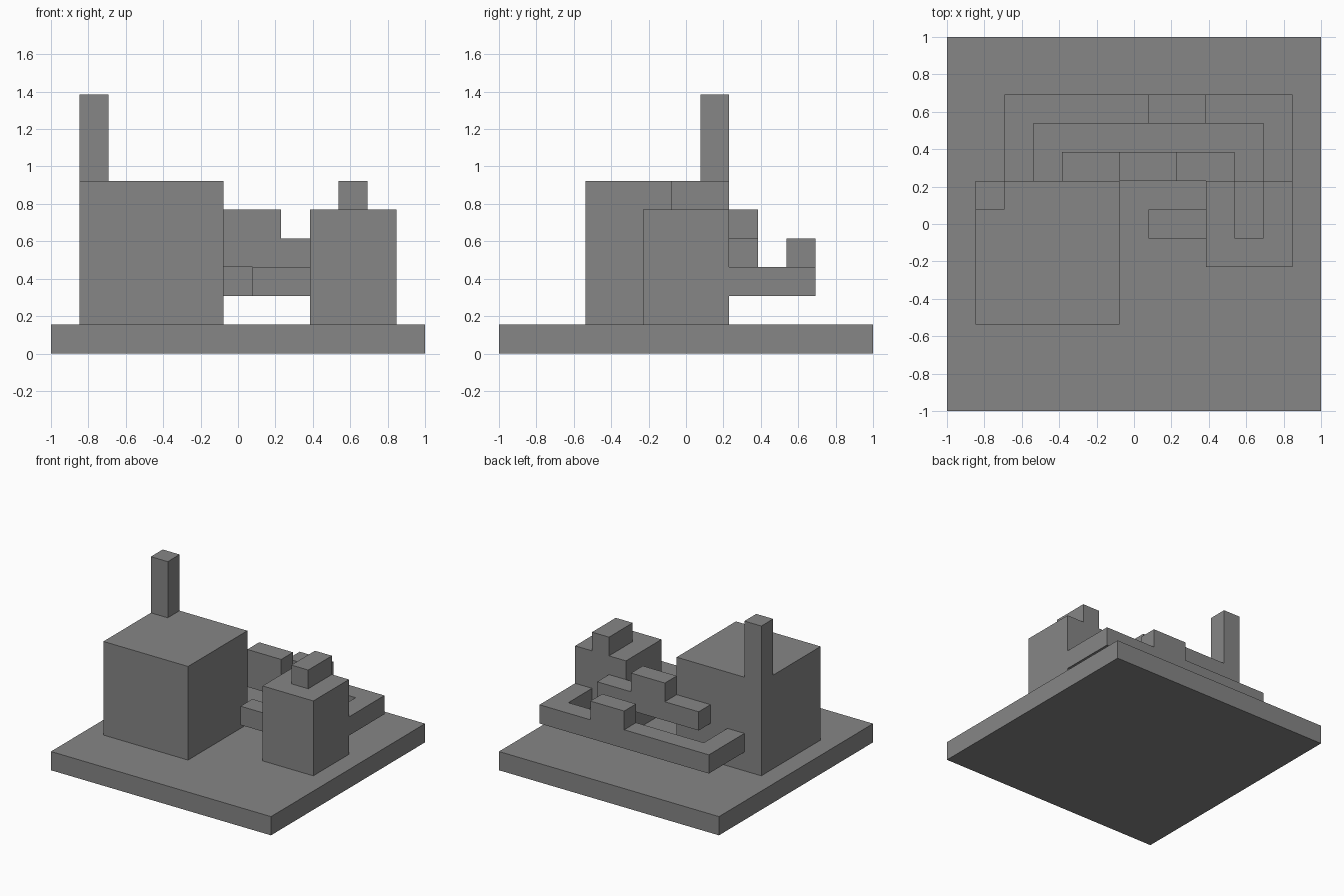
import bpy

# Remove the default cube
default_cube = bpy.data.objects.get("Cube")
if default_cube:
    bpy.data.objects.remove(default_cube, do_unlink=True)

UNIT = 2 / 13  # the model sits on a 13 x 13 grid of blocks

grey = bpy.data.materials.new("mid grey")
grey.use_nodes = True
colour = (0.24, 0.24, 0.24, 1)
grey.diffuse_color = colour
grey.node_tree.nodes["Principled BSDF"].inputs["Base Color"].default_value = colour


def block(name, x, y, z):
    """Box spanning the given (start, end) grid lines on each axis."""
    centre = [(a + b) / 2 * UNIT for a, b in (x, y, z)]
    bpy.ops.mesh.primitive_cube_add(size=1, location=(centre[0] - 1, centre[1] - 1, centre[2]))
    obj = bpy.context.object
    obj.name = name
    obj.scale = [(b - a) * UNIT for a, b in (x, y, z)]
    bpy.ops.object.transform_apply(location=False, rotation=False, scale=True)
    obj.data.materials.append(grey)
    return obj


# Ground slab
block("base", (0, 13), (0, 13), (0, 1))

# Large building with its chimney
block("large_building", (1, 6), (3, 8), (1, 6))
block("chimney", (1, 2), (7, 8), (6, 9))

# Small building with its roof ridge and side connector
block("small_building", (9, 12), (5, 8), (1, 5))
block("roof_ridge", (10, 11), (6, 8), (5, 6))
block("side_connector", (7, 9), (6, 7), (2, 3))

# Outer pipe looping behind both buildings
block("outer_pipe_back", (2, 12), (10, 11), (2, 3))
block("outer_pipe_right_arm", (2, 3), (8, 10), (2, 3))
block("outer_pipe_left_arm", (11, 12), (8, 10), (2, 3))
block("outer_pipe_box", (7, 9), (10, 11), (3, 4))

# Inner pipe against the back walls
block("inner_pipe", (4, 10), (8, 9), (3, 4))
block("inner_pipe_box", (6, 8), (8, 9), (4, 5))
